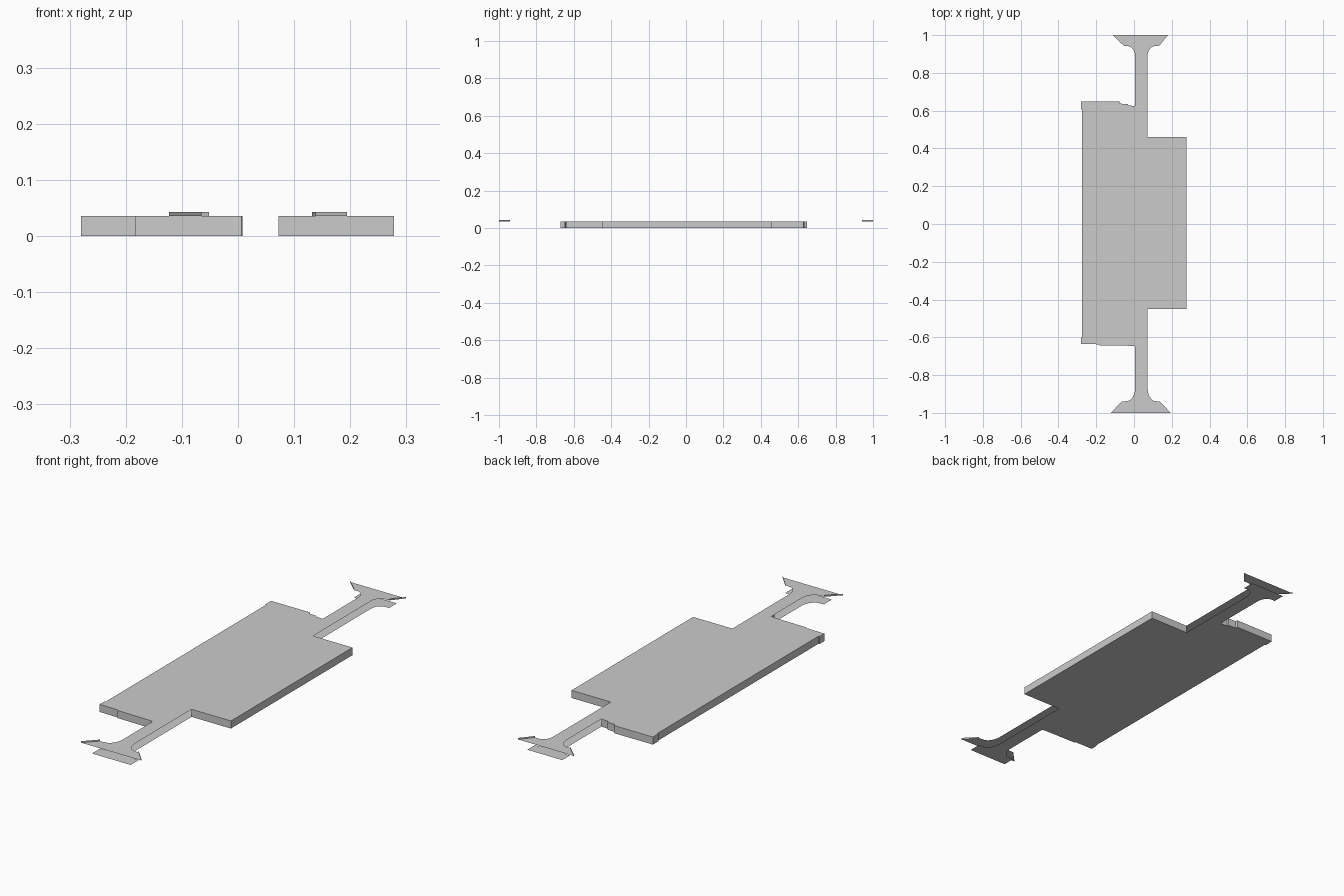
import bpy, bmesh
from math import sin, cos, pi

if "Cube" in bpy.data.objects:
    bpy.data.objects.remove(bpy.data.objects["Cube"])

H, RIM = 0.036, 0.043  # deck height, rim height


def make(name, faces):
    """Build a mesh object from lists of 3D corner points."""
    bm = bmesh.new()
    for pts in faces:
        bm.faces.new([bm.verts.new(p) for p in pts])
    bmesh.ops.remove_doubles(bm, verts=bm.verts, dist=0.0005)
    bmesh.ops.triangulate(bm, faces=[f for f in bm.faces if len(f.verts) > 4])
    me = bpy.data.meshes.new(name)
    bm.to_mesh(me)
    bm.free()
    ob = bpy.data.objects.new(name, me)
    bpy.context.collection.objects.link(ob)
    return ob


def wall(path, z0, z1):
    """Vertical strips along a path."""
    return [[(*a, z0), (*b, z0), (*b, z1), (*a, z1)] for a, b in zip(path, path[1:])]


def fillet(x_arm, y_arm, x_end, y_end, n=6):
    """Quarter curve leaving the arm vertically and meeting the flare."""
    return [(x_end + (x_arm - x_end) * cos(t), y_arm + (y_end - y_arm) * sin(t))
            for t in [i * pi / 2 / n for i in range(n + 1)]]


# Stepped slab edges, counter-clockwise seen from above
right_edge = [(0.072, -0.45), (0.278, -0.45), (0.278, 0.46), (0.072, 0.46)]
left_edge = [(0.006, 0.625), (-0.03, 0.627), (-0.032, 0.635), (-0.072, 0.637),
             (-0.076, 0.648), (-0.28, 0.648), (-0.28, 0.605), (-0.275, 0.605),
             (-0.275, -0.6), (-0.28, -0.6), (-0.28, -0.635), (-0.183, -0.637),
             (-0.183, -0.642), (-0.01, -0.645), (0.006, -0.648)]

# Curves between the arms and their flared ends
front_right = fillet(0.072, -0.87, 0.115, -0.938)
front_left = fillet(0.006, -0.87, -0.04, -0.938)
back_right = fillet(0.072, 0.89, 0.11, 0.942)
back_left = fillet(0.006, 0.89, -0.035, 0.942)

# Diagonal edges of the flared tips: inner point, outer point
tips = {"front_right": [(0.138, -0.94), (0.194, -1)],
        "back_right": [(0.132, 0.942), (0.18, 1)],
        "back_left": [(-0.052, 0.942), (-0.113, 1)],
        "front_left": [(-0.065, -0.94), (-0.123, -1)]}


def outline(flared):
    def tip(key):
        inner, outer = tips[key]
        return [inner, outer if flared else (inner[0], outer[1])]
    return (tip("front_right")[::-1] + front_right[::-1] + right_edge
            + back_right + tip("back_right") + tip("back_left")[::-1]
            + back_left[::-1] + left_edge + front_left + tip("front_left"))


# Top deck with flared ends, underside with square ends
make("top_deck", [[(x, y, H) for x, y in outline(True)]])
make("underside", [[(x, y, 0) for x, y in reversed(outline(False))]])

# Side walls around the slab only
make("slab_walls", wall(right_edge, 0, H)
     + wall(left_edge + [(0.008, -0.672)], 0, H))

# Low rims on the diagonal tip edges
for key, path in tips.items():
    make(key + "_rim", wall(path if key in ("front_left", "back_right")
                            else path[::-1], H, RIM))

# Point the wall and rim faces outward
for ob in bpy.context.collection.objects:
    if ob.name in ("front_left_rim", "back_right_rim", "back_left_rim", "front_right_rim"):
        for p in ob.data.polygons:
            if p.normal.x * (p.center.x - 0.04) < 0:
                p.flip()
